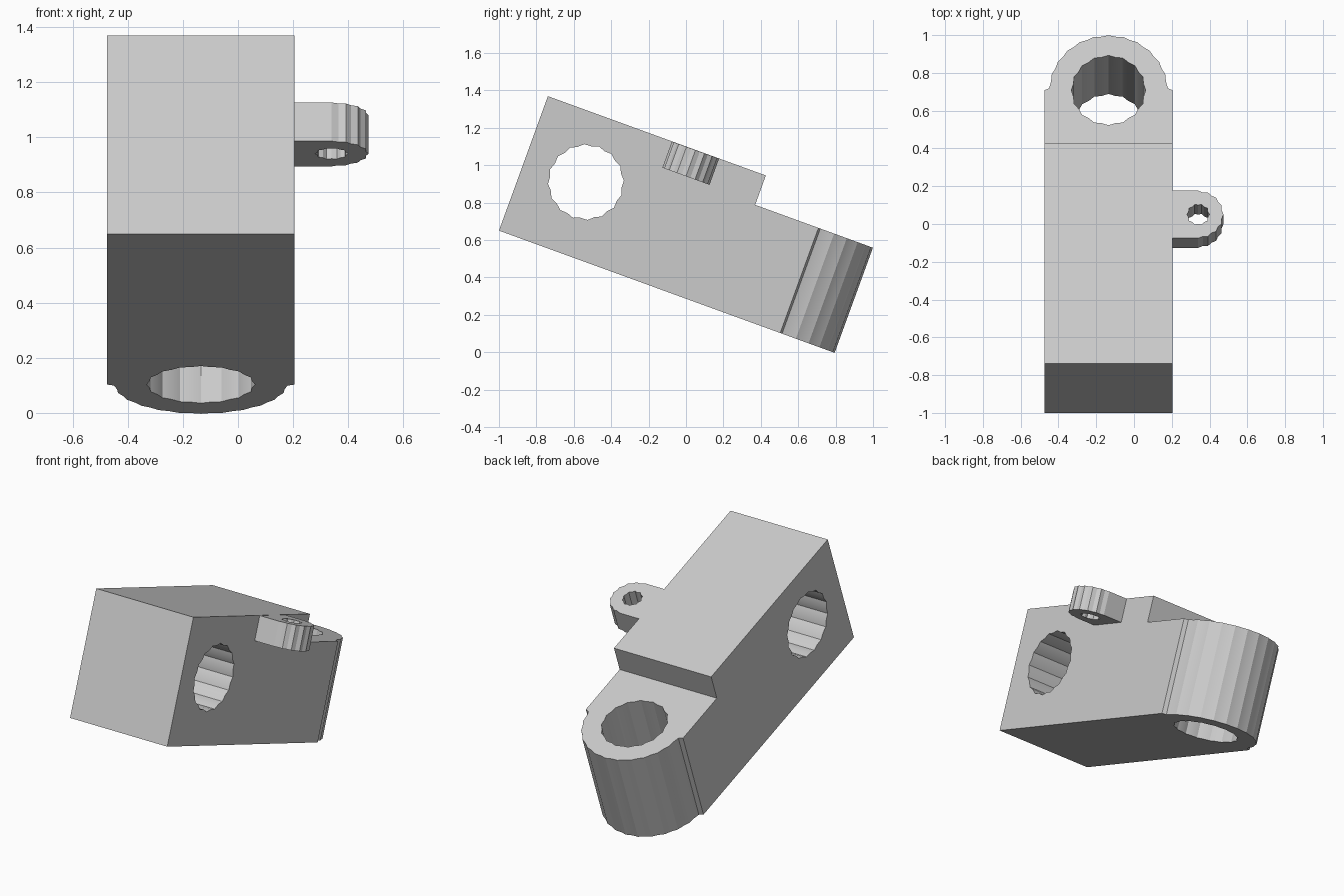
import bpy, bmesh
from math import sin, cos, pi, radians
from mathutils import Matrix, Vector

default = bpy.data.objects.get("Cube")
if default:
    bpy.data.objects.remove(default, do_unlink=True)

grey = bpy.data.materials.new("plain grey")
grey.use_nodes = True
colour = (0.6, 0.6, 0.6, 1)
grey.diffuse_color = colour
grey.node_tree.nodes["Principled BSDF"].inputs["Base Color"].default_value = colour

# Shared frame: x across, y along the block, z through its thickness
TILT = Matrix.Translation((-0.135, -1, 0.65)) @ Matrix.Rotation(radians(-20), 4, 'X')
HALF, HEIGHT, STEP = 0.34, 0.765, 0.598


def ripple_arc(cx, cy, r, start, end, count, depth):
    """Arc whose points alternate between two radii, giving a fluted edge."""
    points = []
    for i in range(count):
        a = start + (end - start) * i / (count - 1)
        rr = r - depth * (i % 2)
        points.append((cx + rr * cos(a), cy + rr * sin(a)))
    return points


def ripple_ring(cx, cy, r, count, depth):
    return ripple_arc(cx, cy, r, 0, 2 * pi * (count - 1) / count, count, depth)


def prism(name, outline, low, high, place):
    """Extrude a closed outline from low to high; place maps (a, b, h) to x, y, z."""
    bm = bmesh.new()
    face = bm.faces.new([bm.verts.new(place(a, b, low)) for a, b in outline])
    shift = Vector(place(0, 0, high)) - Vector(place(0, 0, low))
    out = bmesh.ops.extrude_face_region(bm, geom=[face], use_keep_orig=True)
    bmesh.ops.translate(bm, vec=shift, verts=[v for v in out["geom"] if isinstance(v, bmesh.types.BMVert)])
    bmesh.ops.recalc_face_normals(bm, faces=bm.faces)
    mesh = bpy.data.meshes.new(name)
    bm.to_mesh(mesh)
    bm.free()
    mesh.materials.append(grey)
    obj = bpy.data.objects.new(name, mesh)
    obj.matrix_world = TILT
    bpy.context.collection.objects.link(obj)
    return obj


def cut(target, cutter):
    cutter.hide_render = True
    mod = target.modifiers.new("cut", 'BOOLEAN')
    mod.operation, mod.solver, mod.object = 'DIFFERENCE', 'EXACT', cutter
    bpy.context.view_layer.objects.active = target
    bpy.ops.object.modifier_apply(modifier=mod.name)
    bpy.data.objects.remove(cutter, do_unlink=True)


def shade(obj, degrees):
    bpy.ops.object.select_all(action='DESELECT')
    obj.select_set(True)
    bpy.context.view_layer.objects.active = obj
    bpy.ops.object.shade_smooth_by_angle(angle=radians(degrees))


def upright(a, b, h):
    return (a, b, h)


def sideways(a, b, h):
    return (h, a, b)


# Main block with a rounded end
plan = [(-HALF, 0), (HALF, 0), (HALF, 1.6)]
plan += ripple_arc(0, 1.595, 0.315, 0.05, pi - 0.05, 25, 0.006)
plan += [(-HALF, 1.6)]
block = prism("main_block", plan, 0, HEIGHT, upright)

# Step, cross bore and end bore
cut(block, prism("step_cutter", [(-1, 1.24), (1, 1.24), (1, 3), (-1, 3)], STEP, 1, upright))
cut(block, prism("cross_bore_cutter", ripple_ring(0.348, 0.403, 0.203, 32, 0.01), -1, 1, sideways))
cut(block, prism("end_bore_cutter", ripple_ring(0, 1.6, 0.197, 32, 0.008), -1, 1, upright))
shade(block, 20)

# Side lug with its small bore
lug_x, lug_y, lug_r = HALF + 0.135, 0.84, 0.134
lug_plan = [(HALF - 0.02, lug_y + lug_r), (HALF - 0.02, lug_y - lug_r)]
lug_plan += ripple_arc(lug_x, lug_y, lug_r, -pi / 2, pi / 2, 17, 0.008)
lug = prism("side_lug", lug_plan, 0.615, HEIGHT - 0.001, upright)
cut(lug, prism("lug_bore_cutter", ripple_ring(lug_x, lug_y, 0.06, 20, 0.007), 0, 1, upright))
shade(lug, 15)
